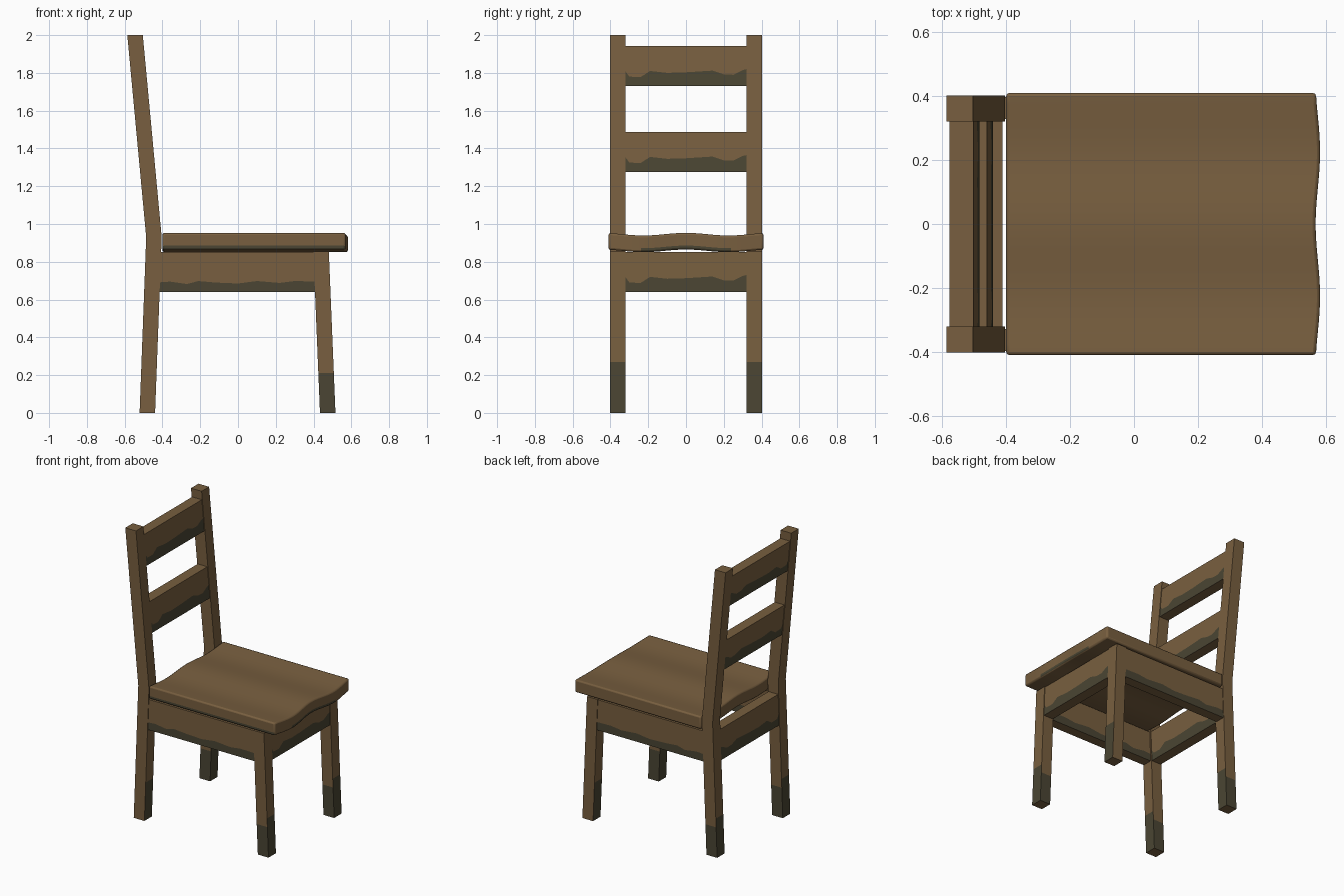
import bpy, bmesh, math

if "Cube" in bpy.data.objects:
    bpy.data.objects.remove(bpy.data.objects["Cube"])


def material(name, rgb):
    m = bpy.data.materials.new(name)
    m.diffuse_color = (*rgb, 1)
    m.use_nodes = True
    m.node_tree.nodes["Principled BSDF"].inputs["Base Color"].default_value = m.diffuse_color
    return m


MATS = [material("brown wood", (0.188, 0.114, 0.050)),
        material("worn dark wood", (0.069, 0.060, 0.033))]
HALF = 0.041   # half thickness of the posts


def loft(name, rings, caps, dark):
    """Skin a list of rings; caps are index lists, dark(station, side) picks the material.
    For caps the station is 'start' or 'end' and side is the cap number."""
    bm = bmesh.new()
    vs = [[bm.verts.new(p) for p in r] for r in rings]
    n = len(rings[0])
    for i in range(len(vs) - 1):
        for j in range(n):
            k = (j + 1) % n
            f = bm.faces.new((vs[i][j], vs[i][k], vs[i + 1][k], vs[i + 1][j]))
            f.material_index = int(dark(i, j))
    for end, ring in (("start", vs[0]), ("end", vs[-1])):
        for c, idx in enumerate(caps):
            f = bm.faces.new([ring[a] for a in idx])
            f.material_index = int(dark(end, c))
    bmesh.ops.recalc_face_normals(bm, faces=bm.faces[:])
    me = bpy.data.meshes.new(name)
    bm.to_mesh(me)
    bm.free()
    for m in MATS:
        me.materials.append(m)
    ob = bpy.data.objects.new(name, me)
    bpy.context.collection.objects.link(ob)
    return ob


# lean of the legs: centre x at height z
def back_x(z):
    return -0.48 + 0.035 * z / 0.93 if z < 0.93 else -0.445 - 0.1 * (z - 0.93) / 1.07


def front_x(z):
    return 0.475 - 0.035 * z / 0.85


def leg(name, lean, levels, y, clean_side):
    """Square post; the foot is dark except on one clean side (sides: 0 -y, 1 +x, 2 +y, 3 -x)."""
    rings = []
    for z in levels:
        x = lean(z)
        rings.append([(x - HALF, y - HALF, z), (x + HALF, y - HALF, z),
                      (x + HALF, y + HALF, z), (x - HALF, y + HALF, z)])

    def dark(i, j):
        if i == 0:
            return j != clean_side
        return i == 1 and j in (1, 3)
    loft(name, rings, [(0, 1, 2, 3)], dark)


for side, tag in ((-1, "right"), (1, "left")):
    leg("back_post_" + tag, back_x, (0, 0.21, 0.27, 0.93, 2), side * 0.361,
        0 if side < 0 else None)
    leg("front_leg_" + tag, front_x, (0, 0.21, 0.27, 0.855), side * 0.361,
        2 if side > 0 else None)

CAPS = [(0, 1, 4, 5), (1, 2, 3, 4)]


# cross rails running along y, with a ragged dark lower band
CROSS = [(-0.33, .092), (-0.30, .050), (-0.24, .048), (-0.19, .080), (-0.10, .070),
         (0.0, .073), (0.14, .082), (0.20, .062), (0.25, .060), (0.30, .085), (0.33, .092)]


def cross_rail(name, lean, z0, z1):
    t = HALF - 0.004
    rings = []
    for y, h in CROSS:
        zs = (z0, z0 + h, z1)
        rings.append([(lean(z) + t, y, z) for z in zs] +
                     [(lean(z) - t, y, z) for z in reversed(zs)])
    loft(name, rings, CAPS, lambda i, j: j in (0, 4) and i not in ("start", "end"))


cross_rail("top_back_rail", back_x, 1.73, 1.942)
cross_rail("middle_back_rail", back_x, 1.275, 1.487)
cross_rail("back_apron", back_x, 0.64, 0.852)
cross_rail("front_apron", front_x, 0.64, 0.852)

# side aprons running along x
SIDE = [(-0.43, .05), (-0.36, .055), (-0.27, .042), (-0.21, .058), (-0.12, .050),
        (0.0, .045), (0.10, .058), (0.22, .048), (0.30, .058), (0.43, .055)]
for side, tag in ((-1, "right"), (1, "left")):
    yo, yi = side * 0.398, side * 0.328
    rings = []
    for x, h in SIDE:
        zs = (0.64, 0.64 + h, 0.852)
        rings.append([(x, yo, z) for z in zs] + [(x, yi, z) for z in reversed(zs)])
    loft("side_apron_" + tag, rings, CAPS,
         lambda i, j: j in (0, 4) and i not in ("start", "end"))

# seat: gently waved board with a scalloped front edge
N = 24
rings = []
for i in range(N + 1):
    y = -0.41 + 0.82 * i / N
    w = math.cos(2 * math.pi * y / 0.45)
    dz, xf = 0.007 * w, 0.575 - 0.007 * w
    zs = (0.858 + dz, 0.879 + dz, 0.946 + dz)
    rings.append([(xf, y, z) for z in zs] + [(-0.40, y, z) for z in reversed(zs)])


def seat_dark(i, j):
    if i == "start":
        return j == 0
    return i != "end" and j == 0 and 5 <= i <= 18


seat = loft("seat", rings, CAPS, seat_dark)
bev = seat.modifiers.new("rounded edges", "BEVEL")
bev.width = 0.01
bev.segments = 2
bev.limit_method = "ANGLE"
bev.angle_limit = math.radians(50)
bpy.context.view_layer.objects.active = seat
seat.select_set(True)
bpy.ops.object.shade_smooth_by_angle(angle=math.radians(30))
